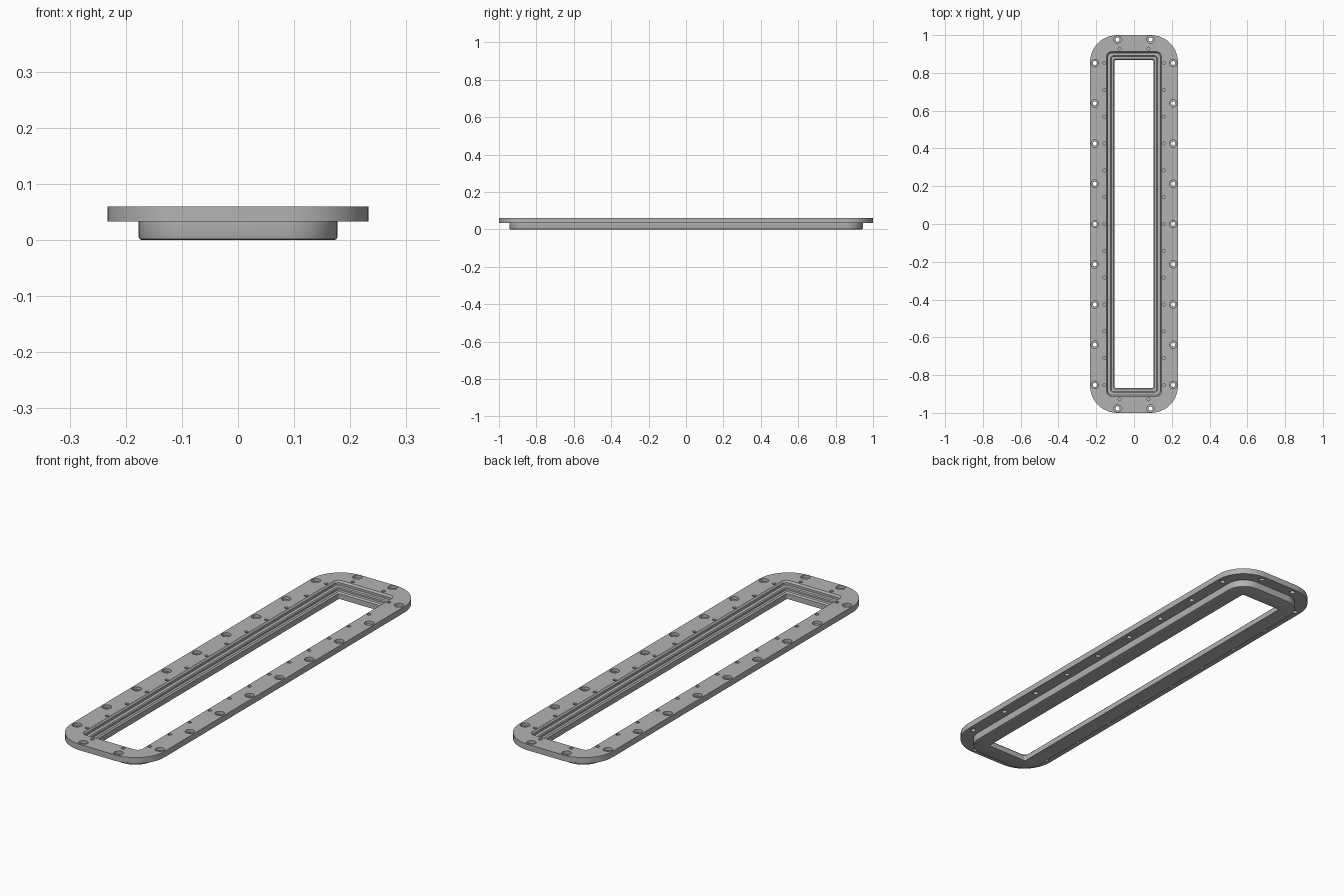
import bpy, bmesh, math

if "Cube" in bpy.data.objects:
    bpy.data.objects.remove(bpy.data.objects["Cube"], do_unlink=True)

grey = bpy.data.materials.new("metal grey")
grey.use_nodes = True
grey.diffuse_color = (0.45, 0.45, 0.45, 1)
grey.node_tree.nodes["Principled BSDF"].inputs["Base Color"].default_value = (0.45, 0.45, 0.45, 1)


def rounded_ring(bm, hx, hy, r, z, steps=12):
    """Rounded rectangle loop of vertices."""
    ring = []
    for q, (sx, sy) in enumerate([(1, 1), (-1, 1), (-1, -1), (1, -1)]):
        for i in range(steps + 1):
            a = math.pi / 2 * (q + i / steps)
            ring.append(bm.verts.new((sx * (hx - r) + r * math.cos(a),
                                      sy * (hy - r) + r * math.sin(a), z)))
    return ring


def bridge(bm, a, b):
    n = len(a)
    for i in range(n):
        j = (i + 1) % n
        bm.faces.new((a[i], a[j], b[j], b[i]))


def finish(name, bm):
    bmesh.ops.recalc_face_normals(bm, faces=bm.faces[:])
    mesh = bpy.data.meshes.new(name)
    bm.to_mesh(mesh)
    bm.free()
    mesh.materials.append(grey)
    obj = bpy.data.objects.new(name, mesh)
    bpy.context.collection.objects.link(obj)
    return obj


# Frame cross-section swept round the opening: half width, half length, corner radius, height
section = [
    (0.172, 0.940, 0.085, 0.0), (0.1755, 0.9435, 0.0885, 0.0015), (0.177, 0.945, 0.09, 0.005),
    (0.177, 0.945, 0.09, 0.033),
    (0.233, 1.0, 0.145, 0.033), (0.233, 1.0, 0.145, 0.06),
    (0.145, 0.912, 0.025, 0.06), (0.139, 0.906, 0.02, 0.052),
    (0.139, 0.906, 0.02, 0.042), (0.124, 0.891, 0.016, 0.042),
    (0.120, 0.887, 0.013, 0.038), (0.120, 0.887, 0.013, 0.03),
    (0.109, 0.873, 0.009, 0.03), (0.103, 0.867, 0.006, 0.024),
    (0.103, 0.867, 0.006, 0.0),
]
bm = bmesh.new()
rings = [rounded_ring(bm, *s) for s in section]
for k in range(len(rings)):
    bridge(bm, rings[k], rings[(k + 1) % len(rings)])
frame = finish("window_frame", bm)


def drill(bm, x, y, profile, n=16):
    """Lathed drill shape from (radius, height) pairs."""
    loops = [[bm.verts.new((x + r * math.cos(2 * math.pi * i / n),
                            y + r * math.sin(2 * math.pi * i / n), z)) for i in range(n)]
             for r, z in profile]
    for a, b in zip(loops, loops[1:]):
        bridge(bm, a, b)
    bm.faces.new(loops[0])
    bm.faces.new(loops[-1])


# Counterbored through holes on the outer line, small blind holes on the inner line
bolt = [(0.02, 0.07), (0.02, 0.047), (0.011, 0.047), (0.011, 0.02)]
tapped = [(0.008, 0.07), (0.008, 0.03)]
bm = bmesh.new()
for s in (-1, 1):
    for i in range(-4, 5):
        drill(bm, s * 0.207, i * 0.213, bolt)
    for i in range(-6, 7):
        drill(bm, s * 0.157, i * 0.142, tapped)
    for e in (-1, 1):
        drill(bm, s * 0.088, e * 0.977, bolt)
        drill(bm, s * 0.077, e * 0.928, tapped)
cutter = finish("hole_cutter", bm)
cutter.hide_render = True

mod = frame.modifiers.new("holes", "BOOLEAN")
mod.operation = "DIFFERENCE"
mod.solver = "EXACT"
mod.object = cutter
bpy.ops.object.select_all(action="DESELECT")
frame.select_set(True)
bpy.context.view_layer.objects.active = frame
bpy.ops.object.modifier_apply(modifier=mod.name)
bpy.data.objects.remove(cutter, do_unlink=True)
bpy.ops.object.shade_smooth_by_angle(angle=math.radians(30))
